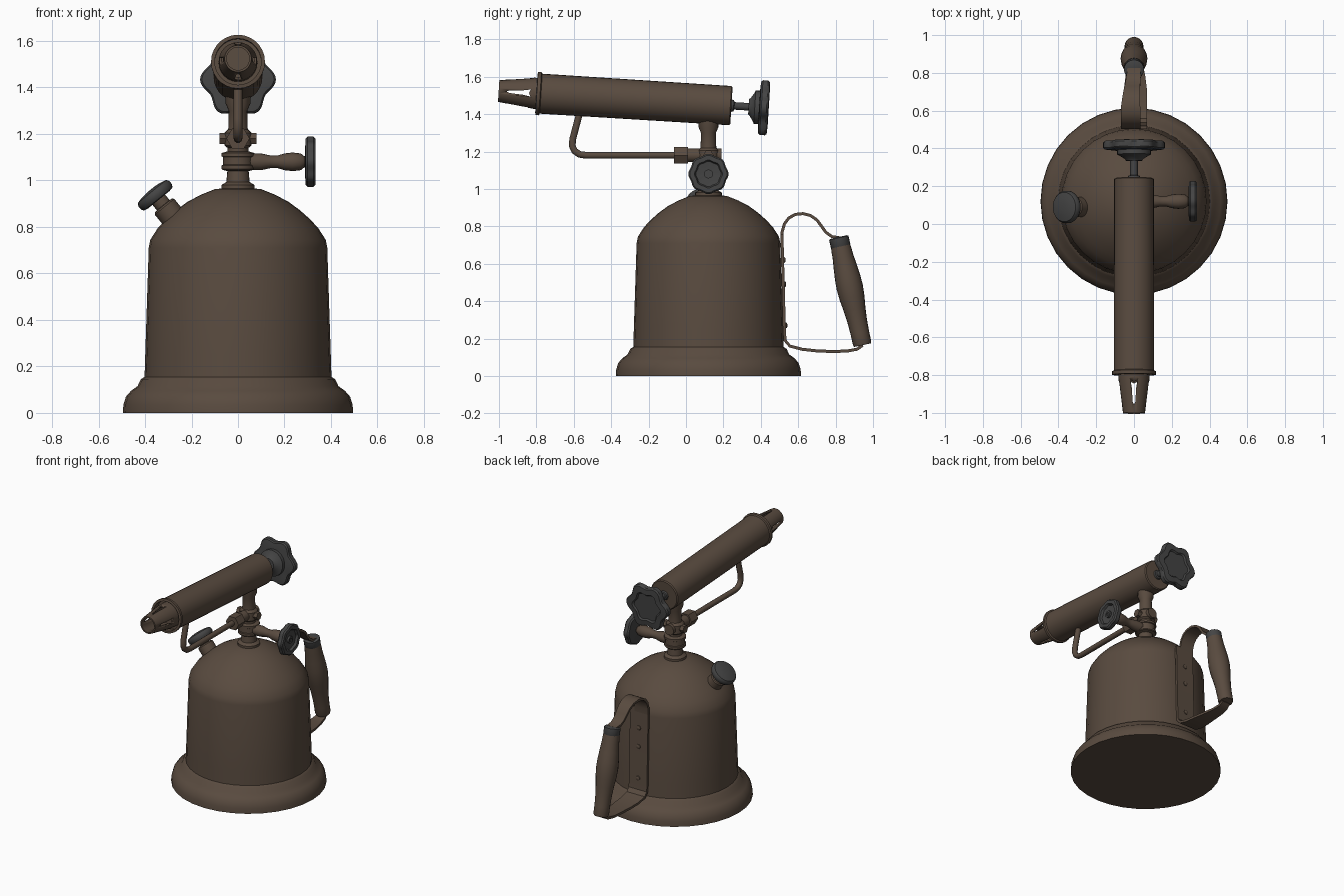
import bpy, bmesh, math
from mathutils import Vector, Matrix

if "Cube" in bpy.data.objects:
    bpy.data.objects.remove(bpy.data.objects["Cube"])


def material(name, c):
    m = bpy.data.materials.new(name)
    m.diffuse_color = (*c, 1)
    m.use_nodes = True
    m.node_tree.nodes["Principled BSDF"].inputs["Base Color"].default_value = m.diffuse_color
    return m


BROWN = material("aged_brown_metal", (0.100, 0.070, 0.050))
GREY = material("dark_grey", (0.058, 0.058, 0.058))


def finish(bm, name, mat, angle=35):
    """Write a bmesh to an object, smooth with sharp edges kept."""
    bmesh.ops.recalc_face_normals(bm, faces=bm.faces)
    for f in bm.faces:
        f.smooth = True
    for e in bm.edges:
        e.smooth = len(e.link_faces) == 2 and e.calc_face_angle(0) < math.radians(angle)
    me = bpy.data.meshes.new(name)
    bm.to_mesh(me)
    bm.free()
    ob = bpy.data.objects.new(name, me)
    bpy.context.collection.objects.link(ob)
    me.materials.append(mat)
    return ob


def frame(origin, axis):
    return Matrix.Translation(origin) @ Vector(axis).to_track_quat('Z', 'Y').to_matrix().to_4x4()


def lathe(name, profile, origin, axis=(0, 0, 1), segs=20, mat=BROWN, lobes=0, amp=0.0, closed=False):
    """Revolve (radius, height) points about an axis; lobes make a wavy rim."""
    M = frame(origin, axis)
    bm = bmesh.new()
    rings = []
    for r, h in profile:
        ring = []
        for i in range(segs):
            a = 2 * math.pi * i / segs
            k = r * (1 + amp * (math.cos(lobes * a) - 1)) if lobes else r
            ring.append(bm.verts.new(M @ Vector((k * math.cos(a), k * math.sin(a), h))))
        rings.append(ring)
    pairs = list(zip(rings, rings[1:]))
    if closed:
        pairs.append((rings[-1], rings[0]))
    for a, b in pairs:
        for i in range(segs):
            j = (i + 1) % segs
            bm.faces.new((a[i], a[j], b[j], b[i]))
    if not closed:
        bm.faces.new(rings[0])
        bm.faces.new(rings[-1])
    return finish(bm, name, mat)


def ribbon(name, pts, thick=0.016):
    """Metal strap through (y, z, x_left, x_right) points."""
    bm = bmesh.new()
    n = len(pts)
    rows = []
    for i, (y, z, xl, xr) in enumerate(pts):
        p, q = pts[max(i - 1, 0)], pts[min(i + 1, n - 1)]
        t = Vector((0, q[0] - p[0], q[1] - p[1])).normalized()
        o = Vector((0, -t.z, t.y)) * thick / 2
        rows.append([bm.verts.new(Vector((x, y, z)) + o * s)
                     for x, s in ((xl, 1), (xr, 1), (xr, -1), (xl, -1))])
    for a, b in zip(rows, rows[1:]):
        for i in range(4):
            j = (i + 1) % 4
            bm.faces.new((a[i], a[j], b[j], b[i]))
    bm.faces.new(rows[0])
    bm.faces.new(rows[-1])
    return finish(bm, name, BROWN)


# Fuel tank
CY = 0.12
lathe("tank", [(.495, 0), (.493, .035), (.482, .07), (.46, .095), (.432, .115), (.418, .145), (.402, .155),
               (.399, .25), (.384, .71), (.377, .745), (.345, .795), (.31, .833), (.265, .873),
               (.217, .908), (.16, .938), (.10, .962), (.03, .97)], (0, CY, 0), segs=32)

# Central stem with valve block
lathe("stem", [(.072, .95), (.072, .98), (.05, .993), (.046, 1.04), (.066, 1.045), (.07, 1.05), (.07, 1.065),
               (.064, 1.068), (.064, 1.1), (.07, 1.103), (.07, 1.118), (.045, 1.125), (.045, 1.14),
               (.058, 1.15), (.058, 1.205), (.042, 1.22), (.04, 1.3), (.053, 1.33), (.053, 1.4)],
      (0, CY, 0), segs=20)
lathe("cross_nut", [(.028, -.08), (.028, .08)], (0, CY, 1.18), (1, 0, 0), 6)
lathe("cross_pipe", [(.036, -.18), (.036, .07)], (0, CY, 1.18), (0, 1, 0), 16)
lathe("pipe_nut", [(.05, 0), (.05, .075)], (0, -.065, 1.18), (0, 1, 0), 6)

# Side valve rod and hand wheel
lathe("valve_rod", [(.036, .03), (.036, .1), (.027, .14), (.027, .17), (.036, .2), (.04, .235), (.036, .27),
                    (.024, .285), (.024, .31)], (0, CY, 1.08), (1, 0, 0), 16)
lathe("valve_wheel", [(.05, 0), (.1, .003), (.108, .012), (.108, .036), (.1, .045), (.075, .045), (.068, .03),
                      (.03, .026)], (0, CY, 1.08), (1, 0, 0), 64, GREY, 8, .035).location.x = .288
lathe("valve_wheel_nut", [(.024, .3), (.024, .328), (.012, .328), (.012, .322)], (0, CY, 1.08), (1, 0, 0), 12, GREY)

# Burner tube, slightly tilted
P0, D = Vector((0, .243, 1.445)), Vector((0, -.998, .063))
lathe("burner_tube", [(.098, 0), (.105, .006), (.107, 1.02), (.116, 1.025), (.116, 1.043), (.1, 1.045),
                      (.1, 1.0)], P0, D, 28)

# Slotted nozzle
nozzle = lathe("nozzle", [(.084, .99), (.083, 1.06), (.058, 1.247), (.049, 1.247), (.072, 1.06), (.073, .99)],
               P0, D, 24, closed=True)
F = frame(P0, D)
for turn in (0, math.pi / 2):
    bm = bmesh.new()
    R = F @ Matrix.Rotation(turn, 4, 'Z')
    slot = [(-.019, 1.075), (0, 1.085), (.019, 1.075), (.012, 1.115), (.007, 1.19), (0, 1.205), (-.007, 1.19),
            (-.012, 1.115)]
    ends = [[bm.verts.new(R @ Vector((u, s, h))) for u, h in slot] for s in (-.2, .2)]
    for e in ends:
        bm.faces.new(e)
    for i in range(len(slot)):
        j = (i + 1) % len(slot)
        bm.faces.new((ends[0][i], ends[0][j], ends[1][j], ends[1][i]))
    cutter = finish(bm, "slot_cutter", BROWN)
    cutter.hide_render = True
    mod = nozzle.modifiers.new("slots", 'BOOLEAN')
    mod.operation, mod.object, mod.solver = 'DIFFERENCE', cutter, 'EXACT'
    bpy.context.view_layer.objects.active = nozzle
    bpy.ops.object.modifier_apply(modifier=mod.name)
    bpy.data.objects.remove(cutter)

# Rear spindle and lobed hand wheel
lathe("rear_spindle", [(.035, -.01), (.03, .012), (.02, .015), (.02, .12)], P0, -D, 16, GREY)
lathe("rear_wheel_hub", [(.042, .092), (.047, .1), (.078, .12), (.09, .125), (.09, .16)], P0, -D, 24, GREY)
lathe("rear_wheel", [(.12, .148), (.155, .152), (.163, .16), (.163, .188), (.155, .197), (.11, .2), (.1, .19)],
      P0, -D, 72, GREY, 6, .085)

# Fuel pipe under the burner
cu = bpy.data.curves.new("fuel_pipe", 'CURVE')
cu.dimensions, cu.bevel_depth, cu.bevel_resolution = '3D', .019, 3
path = [(-.02, 1.18), (-.535, 1.18), (-.57, 1.185), (-.596, 1.203), (-.608, 1.23), (-.606, 1.265), (-.565, 1.42)]
sp = cu.splines.new('POLY')
sp.points.add(len(path) - 1)
for p, (y, z) in zip(sp.points, path):
    p.co = (0, y, z, 1)
pipe = bpy.data.objects.new("fuel_pipe", cu)
bpy.context.collection.objects.link(pipe)
cu.materials.append(BROWN)
sp.use_smooth = True
bpy.context.view_layer.objects.active = pipe
pipe.select_set(True)
bpy.ops.object.convert(target='MESH')

# Filler neck and cap
FO, FA = Vector((-.357, .09, .937)), Vector((-.63, 0, .776))
lathe("filler_neck", [(.054, -.2), (.054, -.065), (.048, -.058), (.035, -.056), (.035, -.02)], FO, FA, 20)
lathe("filler_cap", [(.06, -.026), (.079, -.022), (.086, -.01), (.086, .008), (.078, .02), (.05, .027), (.02, .03)],
      FO, FA, 28, GREY)

# Handle straps
ribbon("handle_plate", [(.512, .76, -.07, .07), (.514, .71, -.07, .07), (.526, .24, -.07, .07),
                        (.53, .19, -.07, .07), (.555, .16, -.07, .07), (.62, .143, -.065, .07),
                        (.7, .134, -.055, .07), (.78, .131, -.045, .06), (.86, .133, -.04, .045),
                        (.915, .143, -.035, .035), (.945, .165, -.03, .03)])
ribbon("handle_top_strap", [(.513, .71, -.07, .035), (.514, .77, -.07, .035), (.526, .813, -.07, .035),
                            (.55, .845, -.07, .035), (.585, .864, -.07, .034), (.625, .868, -.068, .033),
                            (.665, .858, -.062, .032), (.7, .834, -.056, .032), (.725, .8, -.05, .032),
                            (.748, .768, -.045, .034), (.78, .745, -.04, .036), (.825, .738, -.035, .035)])
for z in (.62, .49, .27):
    lathe("rivet", [(.017, 0), (.015, .008), (.007, .012)], (0, .537 - .027 * z, z), (0, 1, 0), 10)

# Grip with grey top ferrule
G0, G1 = Vector((0, .817, .738)), Vector((0, .944, .165))
lathe("handle_grip", [(.05, .03), (.054, .06), (.056, .1), (.063, .16), (.069, .22), (.071, .27), (.067, .33),
                      (.059, .39), (.053, .45), (.05, .52), (.05, .575), (.046, .587)], G0, G1 - G0, 20)
lathe("grip_ferrule", [(.045, -.005), (.053, .0), (.053, .045), (.05, .05)], G0, G1 - G0, 20, GREY)
